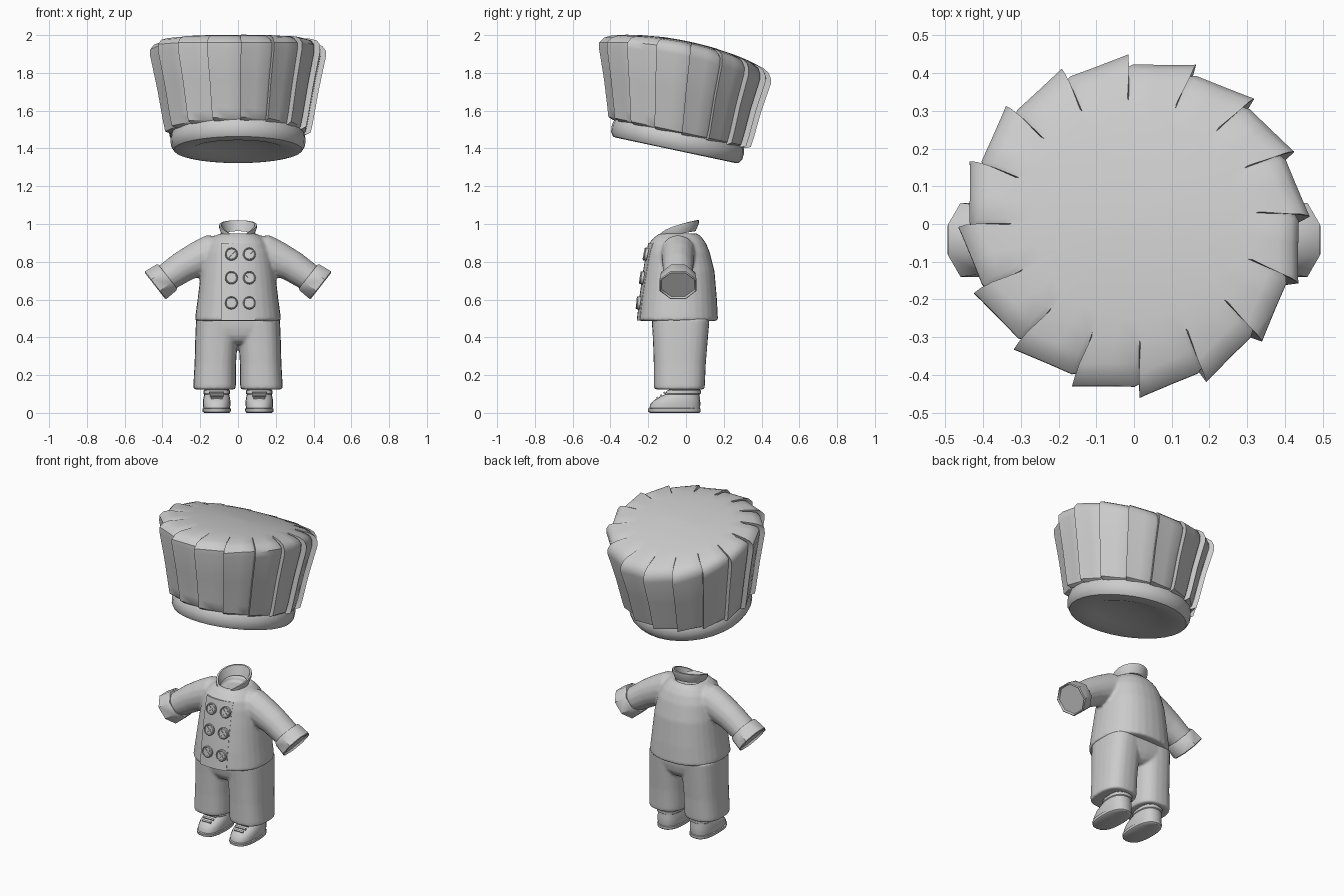
import bpy, bmesh, math
from mathutils import Matrix

if "Cube" in bpy.data.objects:
    bpy.data.objects.remove(bpy.data.objects["Cube"])

mat = bpy.data.materials.new("light_grey_cloth")
mat.diffuse_color = (0.6, 0.6, 0.6, 1)
mat.use_nodes = True
mat.node_tree.nodes["Principled BSDF"].inputs["Base Color"].default_value = mat.diffuse_color


def finish(name, bm, angle=40, matrix=None):
    """Turn a bmesh into a smooth-shaded object."""
    if matrix:
        bm.transform(matrix)
    bmesh.ops.recalc_face_normals(bm, faces=bm.faces)
    me = bpy.data.meshes.new(name)
    bm.to_mesh(me)
    bm.free()
    me.materials.append(mat)
    ob = bpy.data.objects.new(name, me)
    bpy.context.collection.objects.link(ob)
    bpy.ops.object.select_all(action='DESELECT')
    ob.select_set(True)
    bpy.context.view_layer.objects.active = ob
    bpy.ops.object.shade_smooth_by_angle(angle=math.radians(angle))
    return ob


def loft(name, rows, angle=40, matrix=None):
    """Skin a list of closed point rings and cap the ends."""
    bm = bmesh.new()
    vs = [[bm.verts.new(p) for p in r] for r in rows]
    n = len(vs[0])
    for a, b in zip(vs, vs[1:]):
        for i in range(n):
            j = (i + 1) % n
            bm.faces.new((a[i], a[j], b[j], b[i]))
    bm.faces.new(vs[0])
    bm.faces.new(vs[-1])
    return finish(name, bm, angle, matrix)


def blend(name, obs, voxel, smooth):
    """Join overlapping solids into one softly blended surface."""
    bpy.ops.object.select_all(action='DESELECT')
    for ob in obs:
        ob.select_set(True)
    bpy.context.view_layer.objects.active = obs[0]
    bpy.ops.object.join()
    obs[0].name = name
    r = obs[0].modifiers.new("blend", 'REMESH')
    r.mode, r.voxel_size, r.use_smooth_shade = 'VOXEL', voxel, True
    m = obs[0].modifiers.new("soften", 'SMOOTH')
    m.factor, m.iterations = 0.5, smooth


def oval(cx, cy, z, rx, ry, p=2.0, n=24):
    """Superellipse ring."""
    pts = []
    for i in range(n):
        t = 2 * math.pi * i / n
        c, s = math.cos(t), math.sin(t)
        pts.append((cx + rx * math.copysign(abs(c) ** (2 / p), c),
                    cy + ry * math.copysign(abs(s) ** (2 / p), s), z))
    return pts


# ---- Hat, tilted backwards
tilt = Matrix.Translation((0, -0.055, 1.39)) @ Matrix.Rotation(math.radians(-12), 4, 'X')
band = [(0.01, 0.035), (0.1, 0.031), (0.19, 0.018), (0.25, 0.002), (0.322, 0), (0.34, 0.003),
        (0.355, 0.025), (0.358, 0.06), (0.35, 0.095), (0.335, 0.115), (0.3, 0.12)]
loft("hat_band", [oval(0, 0, h, r, r, n=32) for r, h in band], matrix=tilt, angle=35)

# Crown rows: radius, height, backward shift, pleat depth, share of the arched top
crown = [(0.3, 0.105, 0, 0.0, 0), (0.352, 0.088, 0, 0.02, 0), (0.374, 0.1, 0, 0.032, 0),
         (0.385, 0.15, -0.005, 0.032, 0), (0.414, 0.29, -0.025, 0.032, 0.4),
         (0.453, 0.45, -0.045, 0.034, 0.9), (0.453, 0.478, -0.05, 0.034, 1),
         (0.434, 0.503, -0.05, 0.034, 1), (0.40, 0.514, -0.05, 0.032, 1),
         (0.33, 0.52, -0.05, 0.01, 1), (0.27, 0.522, -0.05, 0, 1), (0.14, 0.524, -0.05, 0, 1),
         (0.01, 0.524, -0.05, 0, 1)]
PLEATS = 16
rows = []
for r, h, sh, d, arch in crown:
    row = []
    for k in range(PLEATS):
        # each flat pleat rises outward, then folds back under its neighbour
        for f, o in ((0.0, -0.75), (0.1, -0.5), (0.5, -0.38), (0.92, 0.14), (1.03, 0.36)):
            a = math.radians(92.5) - 2 * math.pi * (k + f * (1 if d > 0.015 else 0.95)) / PLEATS
            x, y = (r + d * o) * math.cos(a), (r + d * o) * math.sin(a)
            dip = 0.012 if f == 0 and 0.38 < r < 0.44 and h > 0.5 else 0
            row.append((x, y + sh, h - dip + arch * 0.054 * (1 - (y / 0.45) ** 2)))
    rows.append(row)
loft("hat_crown", rows, matrix=tilt, angle=38)

# ---- Jacket body: z, centre y, half width, half depth
torso = [(0.49, -0.043, 0.228, 0.213), (0.52, -0.042, 0.225, 0.21), (0.6, -0.04, 0.214, 0.204),
         (0.75, -0.036, 0.196, 0.187), (0.85, -0.04, 0.178, 0.166), (0.9, -0.045, 0.155, 0.15),
         (0.93, -0.042, 0.128, 0.125), (0.95, -0.04, 0.098, 0.1)]
P = 2.3


def front(x, z):
    """y of the jacket's front at x, z."""
    for a, b in zip(torso, torso[1:]):
        if a[0] <= z <= b[0]:
            t = (z - a[0]) / (b[0] - a[0])
            _, cy, rx, ry = [u + (v - u) * t for u, v in zip(a, b)]
            return cy - ry * (1 - abs(x / rx) ** P) ** (1 / P)


rows = [oval(0, -0.043, 0.487, 0.222, 0.207, P, 32)]
rows += [oval(0, cy, z, rx, ry, P, 32) for z, cy, rx, ry in torso]
rows += [oval(0, -0.04, 0.95, 0.08, 0.08, P, 32), oval(0, -0.04, 0.92, 0.075, 0.075, P, 32)]
jacket = [loft("jacket", rows)]

# Overlapping front panel, raised along its left edge and fading to the right
xs = [-0.09, -0.06, -0.03, 0, 0.03, 0.06, 0.09]
rows = []
for z in [0.49, 0.55, 0.6, 0.68, 0.75, 0.8, 0.85, 0.9]:
    rows.append([(x, front(x, z) - 0.008 + 0.0012 * i, z) for i, x in enumerate(xs)]
                + [(x, front(x, z) + 0.012, z) for x in reversed(xs)])
loft("jacket_front_panel", rows)

# Stand-up collar, open at the front
rows = []
for i in range(25):
    u = i / 12 - 1
    k, t = abs(u), math.pi / 2 + u * math.pi * 0.86
    c, s = math.cos(t), math.sin(t)
    zt, zb = 1.02 - 0.073 * k ** 2, 0.962 - 0.052 * k ** 2
    rows.append([(0.087 * c, -0.045 + 0.096 * s, zb),
                 (0.1 * c, -0.04 + 0.108 * s, zb + 0.7 * (zt - zb)),
                 (0.1 * c, -0.04 + 0.108 * s, zt),
                 (0.089 * c, -0.04 + 0.096 * s, zt),
                 (0.072 * c, -0.045 + 0.08 * s, zb)])
loft("collar", rows)

# Buttons: disc, rim and crossed threads
for x in (-0.035, 0.06):
    for z in (0.84, 0.715, 0.582):
        bm = bmesh.new()
        bmesh.ops.create_cone(bm, cap_ends=True, segments=16, radius1=0.031, radius2=0.029, depth=0.014)
        ring = []
        for i in range(16):
            a = 2 * math.pi * i / 16
            ring.append([bm.verts.new((r * math.cos(a), r * math.sin(a), h))
                         for r, h in ((0.034, -0.006), (0.034, 0.008), (0.03, 0.012), (0.025, 0.005))])
        for a, b in zip(ring, ring[1:] + ring[:1]):
            for j in range(3):
                bm.faces.new((a[j], b[j], b[j + 1], a[j + 1]))
        for ang, h in ((45, 0.011), (135, 0.013)):
            m = Matrix.Rotation(math.radians(ang), 4, 'Z') @ Matrix.Translation((0, 0, 0.005))
            bmesh.ops.create_cube(bm, size=1, matrix=m @ Matrix.Diagonal((0.054, 0.009, h, 1)))
        slope = math.atan2(front(x, z + 0.02) - front(x, z - 0.02), 0.04)
        m = (Matrix.Translation((x, front(x, z) - 0.007, z))
             @ Matrix.Rotation(math.pi / 2 - slope, 4, 'X'))
        finish("button", bm, 35, m)

# ---- Paired parts
trousers = []
for s, side in ((1, "right"), (-1, "left")):
    # Tube around the arm: x, z, radius across, radius in y, slope of the axis
    def tube(name, data, n):
        rows = []
        for x, z, r, ry, deg in data:
            d = math.radians(deg)
            rows.append([(s * (x + r * math.cos(t) * math.sin(d)), -0.042 + ry * math.sin(t),
                          z + r * math.cos(t) * math.cos(d))
                         for t in [2 * math.pi * (i + 0.5) / n for i in range(n)]])
        return loft(name, rows, angle=45)

    jacket.append(tube("sleeve_" + side, [(0.06, 0.855, 0.085, 0.085, 15), (0.13, 0.85, 0.1, 0.092, 25),
                                          (0.2, 0.82, 0.094, 0.087, 32), (0.29, 0.775, 0.084, 0.082, 34),
                                          (0.395, 0.705, 0.074, 0.08, 37)], 16))
    tube("cuff_" + side, [(0.375, 0.72, 0.07, 0.07, 38), (0.372, 0.722, 0.088, 0.09, 38),
                          (0.38, 0.716, 0.094, 0.098, 38), (0.436, 0.676, 0.1, 0.106, 38),
                          (0.44, 0.673, 0.094, 0.1, 38), (0.43, 0.68, 0.088, 0.094, 38)], 8)

    # Trouser leg: centre x, centre y, z, half width, half depth
    leg = [(0.123, -0.035, 0.124, 0.105, 0.125), (0.125, -0.035, 0.128, 0.111, 0.133),
           (0.124, -0.035, 0.14, 0.113, 0.135), (0.12, -0.033, 0.26, 0.11, 0.138),
           (0.115, -0.03, 0.38, 0.112, 0.145), (0.11, -0.028, 0.5, 0.112, 0.153)]
    trousers.append(loft("leg", [oval(s * cx, cy, z, rx, ry, 2.6, 24) for cx, cy, z, rx, ry in leg]))

    # Shoe: sole and upper, given as z, toe y, heel y, half width
    def shoe(name, data):
        loft(name, [oval(s * 0.113, (a + b) / 2, z, w, (b - a) / 2, 2.5, 20) for z, a, b, w in data])

    shoe("shoe_sole_" + side, [(0, -0.19, 0.07, 0.066), (0.006, -0.2, 0.077, 0.074),
                               (0.022, -0.202, 0.078, 0.076), (0.026, -0.19, 0.07, 0.068)])
    shoe("shoe_upper_" + side, [(0.02, -0.194, 0.073, 0.07), (0.045, -0.19, 0.076, 0.073),
                                (0.068, -0.168, 0.075, 0.072), (0.085, -0.14, 0.073, 0.069),
                                (0.098, -0.112, 0.072, 0.066), (0.102, -0.112, 0.078, 0.07),
                                (0.118, -0.1, 0.079, 0.07), (0.122, -0.09, 0.074, 0.065),
                                (0.16, -0.08, 0.07, 0.06)])
    # Laces
    for y, z, w in ((-0.152, 0.08, 0.06), (-0.132, 0.092, 0.07), (-0.114, 0.106, 0.08)):
        bm = bmesh.new()
        m = (Matrix.Translation((s * 0.113, y, z)) @ Matrix.Rotation(math.radians(35), 4, 'X')
             @ Matrix.Diagonal((w, 0.01, 0.01, 1)))
        bmesh.ops.create_cube(bm, size=1, matrix=m)
        finish("shoe_lace_" + side, bm)

# Trouser seat joining both legs
seat = [(0.365, 0.03, 0.1), (0.38, 0.07, 0.125), (0.41, 0.14, 0.142), (0.45, 0.2, 0.15), (0.5, 0.222, 0.153)]
trousers.append(loft("seat", [oval(0, -0.029, z, rx, ry, 3, 32) for z, rx, ry in seat]))

blend("jacket", jacket, 0.009, 3)
blend("trousers", trousers, 0.008, 6)
